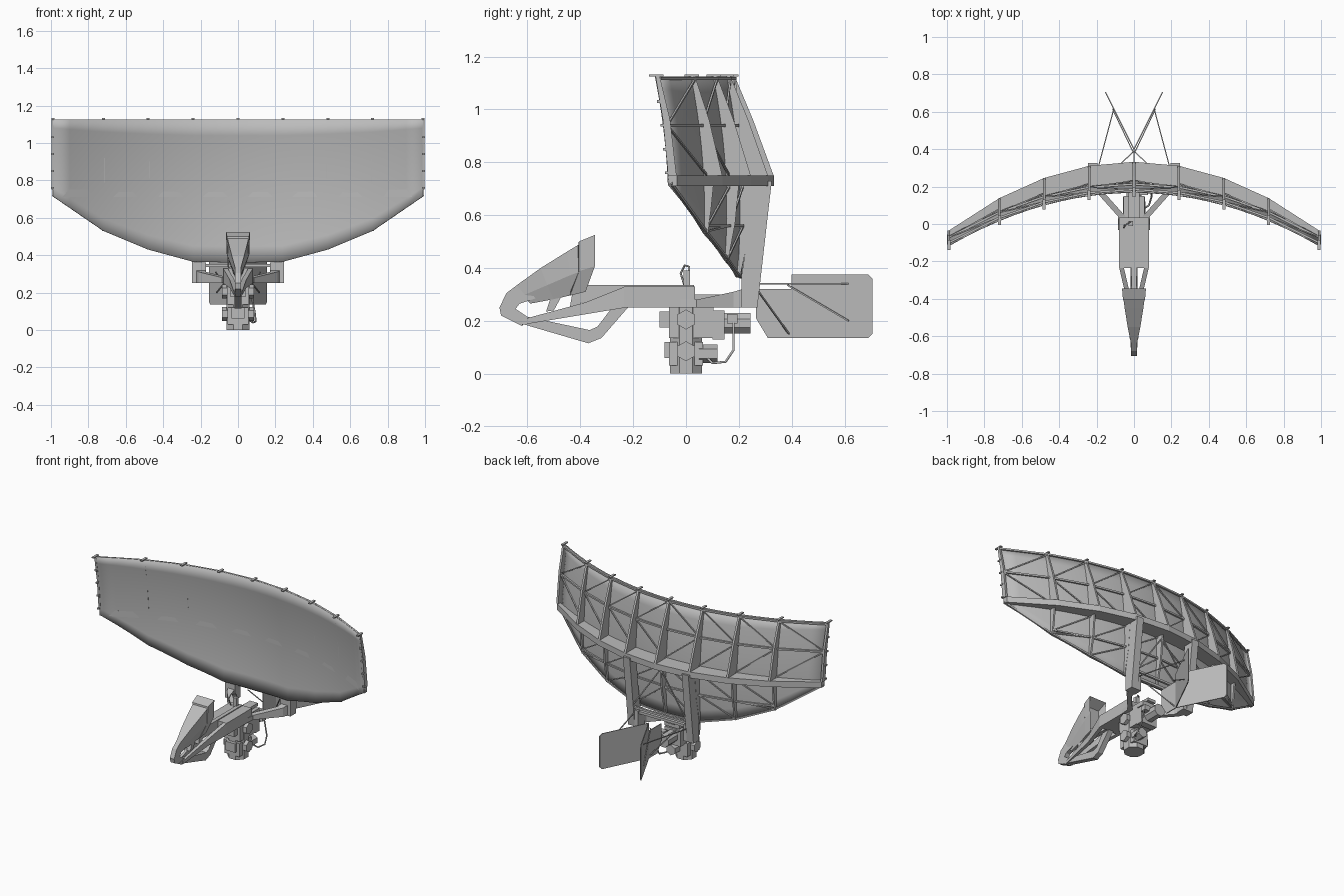
import bpy, bmesh, math
from mathutils import Vector

if "Cube" in bpy.data.objects:
    bpy.data.objects.remove(bpy.data.objects["Cube"])

grey = bpy.data.materials.new("light_grey_paint")
grey.use_nodes = True
COLOR = (0.5, 0.5, 0.5, 1)
grey.diffuse_color = COLOR
grey.node_tree.nodes["Principled BSDF"].inputs["Base Color"].default_value = COLOR


def finish(name, bm):
    bmesh.ops.recalc_face_normals(bm, faces=bm.faces)
    me = bpy.data.meshes.new(name)
    bm.to_mesh(me)
    bm.free()
    me.materials.append(grey)
    ob = bpy.data.objects.new(name, me)
    bpy.context.collection.objects.link(ob)
    return ob


def loft(name, sections):
    """Closed skin through matching point loops."""
    bm = bmesh.new()
    rings = [[bm.verts.new(p) for p in s] for s in sections]
    n = len(rings[0])
    for a, b in zip(rings, rings[1:]):
        for i in range(n):
            j = (i + 1) % n
            bm.faces.new((a[i], a[j], b[j], b[i]))
    bm.faces.new(rings[0])
    bm.faces.new(rings[-1])
    return finish(name, bm)


def plate(name, profile, x0, x1):
    """Side profile (y, z) extruded between two x positions."""
    return loft(name, [[(x, y, z) for y, z in profile] for x in (x0, x1)])


def box(name, x0, x1, y0, y1, z0, z1):
    return plate(name, [(y0, z0), (y1, z0), (y1, z1), (y0, z1)], x0, x1)


def bar(name, a, b, r=0.005, sides=4):
    """Straight rod between two points."""
    a, b = Vector(a), Vector(b)
    q = (b - a).to_track_quat('Z', 'Y')
    turn = [2 * math.pi * (i + .5) / sides for i in range(sides)]
    ring = [q @ Vector((r * math.cos(t), r * math.sin(t), 0)) for t in turn]
    return loft(name, [[a + p for p in ring], [b + p for p in ring]])


def tube(name, points, r):
    cu = bpy.data.curves.new(name, 'CURVE')
    cu.dimensions = '3D'
    cu.bevel_depth = r
    cu.bevel_resolution = 1
    sp = cu.splines.new('POLY')
    sp.points.add(len(points) - 1)
    for p, co in zip(sp.points, points):
        p.co = (*co, 1)
    cu.materials.append(grey)
    ob = bpy.data.objects.new(name, cu)
    bpy.context.collection.objects.link(ob)


# Reflector shape: a shallow bowl with a stepped lower outline
TOP, MID_LO, MID_HI = 1.125, 0.71, 0.75
RIBS = [0, .24, .48, .72, .99]
LOW = [.36, .365, .43, .53, .715]


def dish(x, z):
    return .22 - .29 * x * x - .2 * (z - .62) ** 2


def low(x):
    x = abs(x)
    for i in range(4):
        if x <= RIBS[i + 1] + 1e-6:
            t = (x - RIBS[i]) / (RIBS[i + 1] - RIBS[i])
            return LOW[i] + t * (LOW[i + 1] - LOW[i])
    return LOW[-1]


def depth(x):
    return .115 - .085 * x * x


def back(x, z, d=.014):
    return (x, dish(x, z) + d, z)


half = [a + (b - a) * k / 3 for a, b in zip(RIBS, RIBS[1:]) for k in range(3)] + [.99]
xs = [-x for x in half[:0:-1]] + half
bm = bmesh.new()
ROWS = 9
cols = []
for x in xs:
    zs = [low(x) + (TOP - low(x)) * k / ROWS for k in range(ROWS + 1)]
    cols.append([bm.verts.new((x, dish(x, z), z)) for z in zs])
for a, b in zip(cols, cols[1:]):
    for k in range(ROWS):
        bm.faces.new((a[k], b[k], b[k + 1], a[k + 1]))
skin = finish("reflector_skin", bm)
solid = skin.modifiers.new("thickness", 'SOLIDIFY')
solid.thickness = 0.006
solid.offset = 0
bpy.context.view_layer.objects.active = skin
skin.select_set(True)
bpy.ops.object.shade_smooth_by_angle(angle=math.radians(30))

# Main horizontal beam behind the reflector
knots = [-x for x in RIBS[:0:-1]] + RIBS
loft("main_beam", [[(x, dish(x, .73), MID_LO), (x, dish(x, .73) + depth(x), MID_LO),
                    (x, dish(x, .73) + depth(x), MID_HI), (x, dish(x, .73), MID_HI)]
                   for x in knots])

# Upright ribs, tapering up and down from the beam, with small end tabs
for x in knots:
    d, lo = depth(x), low(x)
    upper = [(TOP, .016), (.96, .016 + .36 * d), (MID_HI, d)]
    prof = [(dish(x, z), z) for z, _ in upper]
    prof += [(dish(x, z) + t, z) for z, t in reversed(upper)]
    plate("upper_rib", prof, x - .007, x + .007)
    if lo < MID_LO:
        lower = [(MID_LO, .5 * d), ((MID_LO + lo) / 2, .35 * d), (lo, .014)]
        prof = [(dish(x, z), z) for z, _ in lower]
        prof += [(dish(x, z) + t, z) for z, t in reversed(lower)]
        plate("lower_rib", prof, x - .006, x + .006)
    y = dish(x, TOP)
    box("top_tab", x - .008, x + .008, y - .025, y + .03, TOP, TOP + .007)

# Stringers and diagonal bracing on the back
for s in (-1, 1):
    for i in range(4):
        a, b = s * RIBS[i], s * RIBS[i + 1]
        for z in (TOP - .008, .94):
            bar("stringer", back(a, z), back(b, z), .008)
        bar("lower_edge_bar", back(a, LOW[i] + .006, .009), back(b, LOW[i + 1] + .006, .009), .007)
        bar("upper_brace", back(a, TOP - .01), back(b, .94))
        bar("middle_brace", back(a, MID_HI), back(b, .94))
        if i < 3:
            bar("lower_stringer", back(a, .56), back(b, .56), .007)
            bar("lower_brace", back(a, MID_LO), back(b, .56))
            bar("lowest_brace", back(a, .56), back(b, LOW[i + 1] + .01))
    for z in (.76, .85, .94, 1.03):
        y = dish(.99, z)
        box("end_tab", s * .985, s * 1.0, y - .012, y + .012, z - .005, z + .005)

# Support columns, feet, and arms that spread from the boom
for s in (-1, 1):
    plate("support_column", [(.21, .25), (.27, .25), (.278, .32), (.312, .62), (.325, .73),
                             (.25, .73), (.24, .56), (.21, .37)], s * .195, s * .245)
    box("column_foot", s * .17, s * .245, .21, .27, .25, .36)
    arm = []
    for x0, x1, y, z in ((.04, .08, -.02, .28), (.045, .085, .04, .28), (.17, .21, .18, .31), (.18, .23, .23, .325)):
        arm.append([(s * x0, y, .25), (s * x1, y, .25), (s * x1, y, z), (s * x0, y, z)])
    loft("spread_arm", arm)
    # Boom arms reaching forward to the feed
    arm = []
    for x, y, z0, z1 in ((.022, -.62, .185, .205), (.045, -.38, .225, .27),
                         (.08, -.23, .25, .33), (.08, -.1, .25, .33)):
        w = max(x - .025, .006)
        arm.append([(s * w, y, z0), (s * x, y, z0), (s * x, y, z1), (s * w, y, z1)])
    loft("boom_arm", arm)
bar("foot_crossbar", (-.2, .25, .345), (.2, .25, .345), .012)
bar("column_crossbar", (-.2, .27, .38), (.2, .27, .38), .01)
bar("left_column_brace", (.2, .28, .4), (0, .27, .69), .005)
bar("right_column_brace", (-.2, .28, .4), (0, .27, .69), .005)

# Boom body
box("boom_body", -.08, .08, -.235, .035, .25, .33)
box("boom_rear", -.055, .055, .035, .15, .25, .28)
box("boom_cap", -.03, .03, -.1, .17, .28, .3)
box("waveguide_run", -.013, .013, -.4, .03, .27, .336)
tube("top_lever", [(-.02, .01, .33), (-.02, .012, .405), (-.045, -.005, .41),
                   (-.055, -.02, .38), (-.05, -.005, .33)], .004)
box("lever_block", -.03, -.005, -.01, .015, .33, .39)

# Feed horn: narrow throat opening to a wide mouth facing the reflector
horn = []
for yt, zt, yb, zb, w in ((-.64, .335, -.59, .265, .016), (-.55, .40, -.5, .282, .034),
                          (-.45, .462, -.43, .298, .05), (-.345, .525, -.38, .31, .064)):
    zm, ym = zb + .45 * (zt - zb), max(yt, yb) if yt > -.4 else (yt + yb) / 2
    b = w * .45
    horn.append([(-w, yt, zt), (w, yt, zt), (w * .95, ym, zm), (b, yb, zb), (-b, yb, zb), (-w * .95, ym, zm)])
feed = loft("feed_horn", horn)
bm = bmesh.new()
bm.from_mesh(feed.data)
mouth = max(bm.faces, key=lambda f: f.calc_center_median().y)
bmesh.ops.inset_region(bm, faces=[mouth], thickness=.007)
bmesh.ops.translate(bm, verts=mouth.verts, vec=(0, -.06, -.02))
bm.to_mesh(feed.data)
bm.free()

# Bent feed pipe and its lower bracket
plate("feed_elbow", [(-.62, .18), (-.7, .22), (-.706, .25), (-.68, .305), (-.62, .35),
                     (-.57, .285), (-.63, .265), (-.645, .245), (-.6, .215)], -.016, .016)
plate("lower_bracket", [(-.66, .2), (-.37, .115), (-.32, .135), (-.22, .25), (-.28, .25),
                        (-.335, .178), (-.365, .165), (-.6, .215)], -.018, .018)
plate("horn_strut", [(-.53, .235), (-.5, .24), (-.47, .295), (-.51, .295)], -.014, .014)
plate("horn_rear_strut", [(-.44, .25), (-.4, .26), (-.38, .315), (-.43, .305)], -.014, .014)

# Pedestal with round covers, gearboxes and motor
bar("pedestal", (0, 0, 0), (0, 0, .25), .066, 8)
box("lower_housing", -.055, .055, -.065, .065, .03, .12)
box("upper_housing", -.06, .06, -.065, .105, .135, .25)
for z in (.085, .205):
    bar("side_cover", (-.085, 0, z), (.085, 0, z), .038, 6)
box("front_gearbox", -.04, .04, -.1, -.05, .175, .235)
box("front_cover", -.035, .035, -.082, -.05, .06, .12)
box("rear_gearbox", -.06, .06, .1, .145, .13, .24)
bar("drive_motor", (0, .12, .19), (0, .245, .19), .042, 8)
box("junction_box", .03, .075, .155, .195, .19, .225)
bar("rear_connector", (.03, .05, .075), (.03, .12, .075), .035, 6)
tube("power_cable", [(.05, .08, .06), (.08, .1, .04), (.095, .15, .045),
                     (.09, .18, .09), (.07, .18, .2)], .005)

# Twin tail vanes with a centre keel and thin stays
plate("tail_keel", [(.265, .32), (.4, .32), (.4, .135), (.31, .135), (.265, .21)], -.003, .003)
for s in (-1, 1):
    vane = [(.4, .135), (.4, .375), (.69, .375), (.706, .36), (.706, .152), (.69, .135)]
    loft("tail_vane", [[(s * (y - .4) * .5 + o, y, z) for y, z in vane] for o in (-.003, .003)])
    bar("vane_stay", (s * .2, .27, .34), (s * .108, .615, .34), .004)
    bar("vane_stiffener", (s * .005, .385, .335), (s * .115, .615, .2), .004)
    bar("keel_stay", (s * .12, .275, .31), (0, .39, .15), .004)
